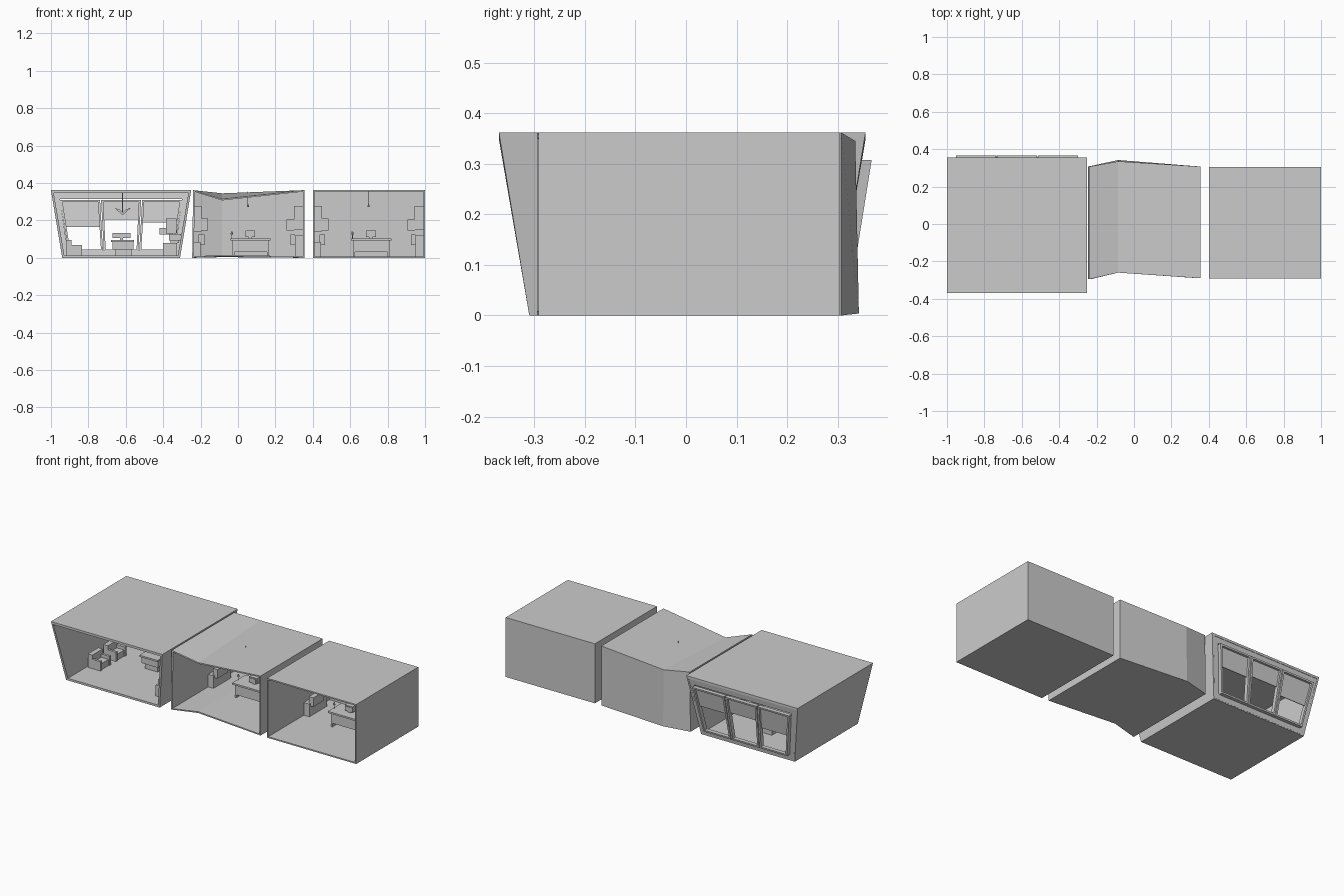
import bpy, bmesh, math
from mathutils import Vector

if "Cube" in bpy.data.objects:
    bpy.data.objects.remove(bpy.data.objects["Cube"])

grey = bpy.data.materials.new("plain_grey")
grey.diffuse_color = (0.6, 0.6, 0.6, 1)
grey.use_nodes = True
grey.node_tree.nodes["Principled BSDF"].inputs["Base Color"].default_value = grey.diffuse_color


def add_mesh(name, verts, faces):
    me = bpy.data.meshes.new(name)
    me.from_pydata([tuple(v) for v in verts], [], faces)
    me.materials.append(grey)
    ob = bpy.data.objects.new(name, me)
    bpy.context.collection.objects.link(ob)
    return ob


def fix_normals(ob):
    bm = bmesh.new()
    bm.from_mesh(ob.data)
    bmesh.ops.recalc_face_normals(bm, faces=bm.faces)
    bm.to_mesh(ob.data)
    bm.free()


def hexa(name, p):
    """Solid from 8 corners: four of one side, then four of the other."""
    ob = add_mesh(name, p, [(0, 1, 2, 3), (7, 6, 5, 4), (0, 4, 5, 1),
                            (1, 5, 6, 2), (2, 6, 7, 3), (3, 7, 4, 0)])
    fix_normals(ob)


def box(name, x0, x1, y0, y1, z0, z1):
    hexa(name, [(x, y, z) for z in (z0, z1)
                for x, y in ((x0, y0), (x1, y0), (x1, y1), (x0, y1))])


def rod(name, x, y, z0, z1, r0, r1=None, n=8):
    r1 = r0 if r1 is None else r1
    ring = [(math.cos(2 * math.pi * i / n), math.sin(2 * math.pi * i / n)) for i in range(n)]
    verts = [(x + r * c, y + r * s, z) for z, r in ((z0, r0), (z1, r1)) for c, s in ring]
    faces = [(i, (i + 1) % n, n + (i + 1) % n, n + i) for i in range(n)]
    faces += [tuple(reversed(range(n))), tuple(range(n, 2 * n))]
    add_mesh(name, verts, faces)


def shell(name, sections, thick, back=True):
    """Open-fronted room; a section is front-bottom, back-bottom, back-top, front-top."""
    verts = [p for s in sections for p in s]
    last = 4 * (len(sections) - 1)
    faces = [(3, 2, 1, 0), tuple(last + k for k in range(4))]
    for i in range(len(sections) - 1):
        a, b = 4 * i, 4 * i + 4
        for k in (0, 1, 2):
            if k != 1 or back:
                faces.append((a + k, a + k + 1, b + k + 1, b + k))
    ob = add_mesh(name, verts, faces)
    m = ob.modifiers.new("wall_thickness", 'SOLIDIFY')
    m.thickness, m.offset, m.use_even_offset = thick, -1, True


# ---- left room: walls flare outward, windows across the back ----
H = 0.362
shell("flared_room", [
    [(-.94, -.31, 0), (-.94, .297, 0), (-1, .355, H), (-1, -.37, H)],
    [(-.31, -.31, 0), (-.31, .297, 0), (-.25, .355, H), (-.25, -.37, H)]], .013, back=False)


def wall_pt(u, z, off, margin=0.0):
    t = z / H
    xl, xr = -.94 - .06 * t + margin, -.31 + .06 * t - margin
    return (xl + (xr - xl) * u, .297 + .058 * t + off, z)


def wall_slab(name, u0, u1, z0, z1, o0, o1, margin=0.0):
    hexa(name, [wall_pt(u, z, o, margin) for o in (o0, o1)
                for u, z in ((u0, z0), (u1, z0), (u1, z1), (u0, z1))])


# back wall surround
wall_slab("back_wall_top", 0.01, .99, .315, .355, -.013, 0)
wall_slab("back_wall_bottom", 0.01, .99, .005, .04, -.013, 0)
wall_slab("back_wall_left", 0.01, .055, .04, .315, -.013, 0)
wall_slab("back_wall_right", .945, .99, .04, .315, -.013, 0)

# three window frames with blinds drawn to different heights
M = .037
for i, blind in enumerate((.165, .205, .19)):
    a, b = i / 3 + .004, (i + 1) / 3 - .004
    w = .018
    wall_slab("window_frame_left", a, a + w, .035, .308, -.005, .021, M)
    wall_slab("window_frame_right", b - w, b, .035, .308, -.005, .021, M)
    wall_slab("window_frame_top", a + w, b - w, .298, .308, -.005, .021, M)
    wall_slab("window_frame_bottom", a + w, b - w, .035, .045, -.005, .021, M)
    wall_slab("window_blind", a + w, b - w, blind, .298, .004, .008, M)

# two armchairs by the left wall
for y in (-.13, .02):
    box("armchair_seat", -.92, -.84, y, y + .1, .013, .05)
    box("armchair_back", -.92, -.89, y, y + .1, .05, .095)
    for yy in (y, y + .085):
        box("armchair_arm", -.89, -.835, yy, yy + .015, .013, .07)

# central desk
box("centre_desk_base", -.655, -.57, .04, .11, .013, .045)
box("centre_desk_body", -.67, -.56, .03, .12, .045, .085)
box("centre_desk_top", -.678, -.555, .02, .13, .085, .095)
box("centre_desk_screen", -.67, -.575, .09, .1, .107, .132)
box("centre_desk_screen_stand", -.63, -.615, .09, .1, .095, .107)

# ceiling lamp with two raised wings
rod("wing_lamp_cord", -.617, 0, .235, .352, .002)
for s in (-1, 1):
    x = -.617
    hexa("wing_lamp_blade", [(x + s * dx, y, z) for y in (-.025, .025)
                             for dx, z in ((0, .228), (.045, .268), (.015, .258), (0, .243))])

# side unit by the right wall
box("side_unit_cabinet", -.40, -.325, -.22, -.04, .013, .08)
box("side_unit_counter", -.37, -.305, -.24, -.02, .092, .128)
box("side_unit_support", -.36, -.315, -.2, -.06, .08, .092)
box("side_unit_shelf", -.42, -.35, .02, .07, .125, .16)
box("side_unit_box", -.385, -.33, -.2, -.1, .13, .21)

# ---- middle room: bent walls and a dented ceiling ----
shell("bent_room", [
    [(-.245, -.295, 0), (-.245, .307, 0), (-.24, .307, H), (-.24, -.295, H)],
    [(-.085, -.26, .008), (-.085, .342, .004), (-.085, .335, .345), (-.085, -.26, .315)],
    [(.355, -.29, 0), (.355, .307, 0), (.355, .307, H), (.355, -.29, H)]], .008)

# ---- right room: plain box ----
shell("square_room", [[(x, -.292, 0), (x, .305, 0), (x, .305, H), (x, -.292, H)]
                      for x in (.40, 1.0)], .008)


# the middle and right rooms share the same furniture
def office(o):
    # desk
    box("desk_top", o + .205, o + .42, .0, .13, .094, .104)
    box("desk_front_panel", o + .215, o + .41, .015, .023, .03, .094)
    for x in (.215, .40):
        box("desk_side", o + x, o + x + .01, .015, .12, .008, .094)
    box("desk_drawers", o + .345, o + .40, .023, .12, .03, .094)
    # monitor
    box("monitor_stand", o + .30, o + .32, .055, .085, .104, .112)
    box("monitor_case", o + .285, o + .337, .05, .09, .112, .146)
    box("monitor_screen", o + .292, o + .33, .047, .05, .118, .140)
    # desk lamp
    rod("desk_lamp_post", o + .212, .05, .104, .128, .002)
    rod("desk_lamp_head", o + .212, .05, .126, .140, .007, .004)
    # hanging bulb
    rod("bulb_cord", o + .298, 0, .285, .355, .0012)
    rod("bulb", o + .298, 0, .272, .287, .006, .003)
    # left wall shelves
    box("left_shelf_tall", o + .008, o + .05, .13, .22, .14, .278)
    box("left_shelf_box", o + .05, o + .085, .13, .2, .145, .21)
    box("left_cabinet", o + .008, o + .045, .05, .22, .008, .085)
    box("left_cabinet_box", o + .035, o + .065, .06, .16, .07, .125)
    # right wall shelves
    box("right_shelf_tall", o + .545, o + .592, .13, .22, .15, .278)
    box("right_shelf_box", o + .505, o + .545, .13, .2, .145, .205)
    box("right_cabinet", o + .55, o + .592, .03, .22, .008, .12)
    box("right_cabinet_box", o + .525, o + .55, .06, .16, .07, .125)


office(-.245)
office(.40)
